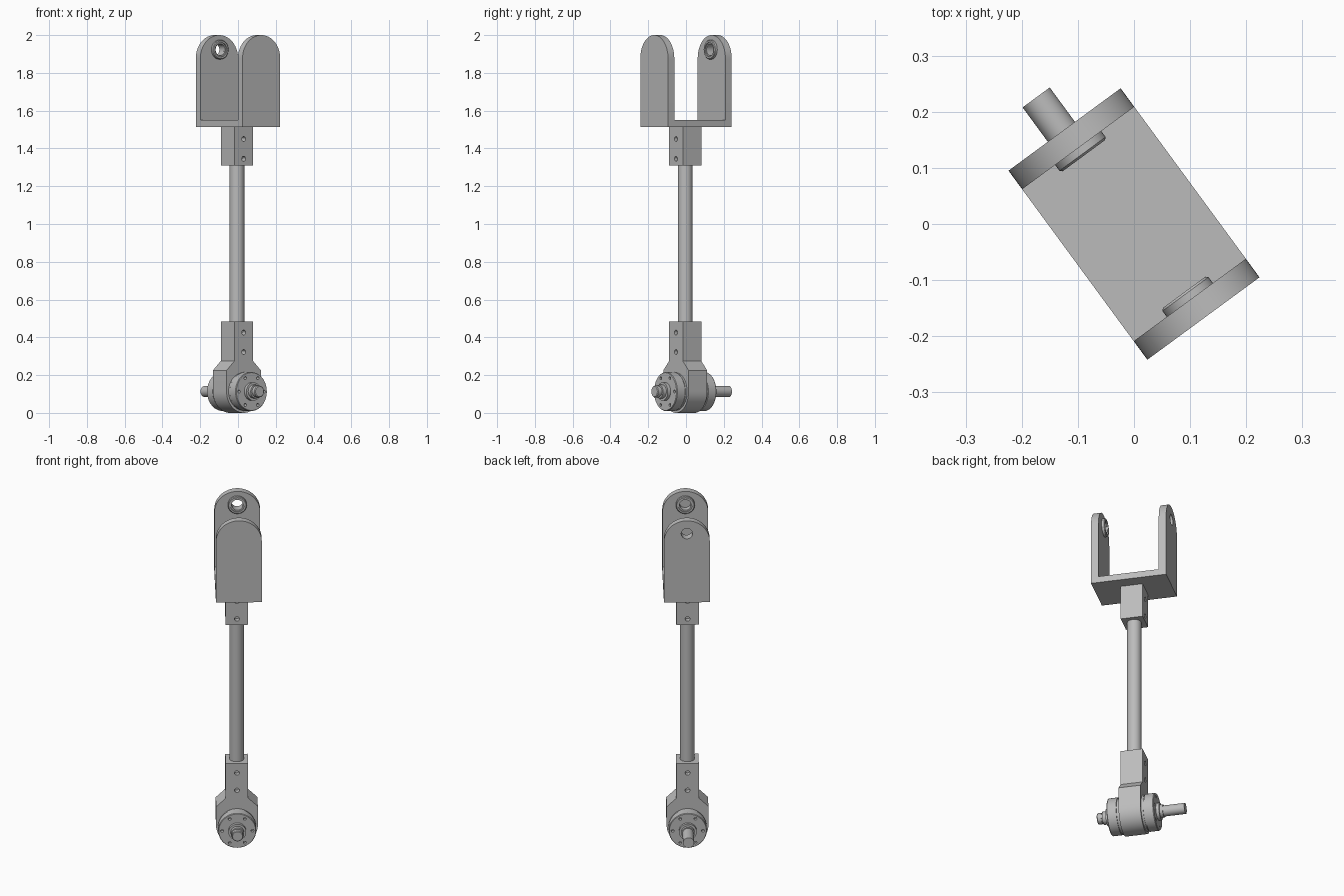
import bpy, bmesh, math
from mathutils import Matrix, Vector

cube = bpy.data.objects.get("Cube")
if cube:
    bpy.data.objects.remove(cube, do_unlink=True)

TURN = math.radians(36.3)   # the whole strut is yawed about z
AXIS_U = -0.007             # rod and joint axis offset across the fork
JOINT_Z = 0.113

metal = bpy.data.materials.new("grey_metal")
metal.use_nodes = True
metal.diffuse_color = (0.5, 0.5, 0.5, 1)
metal.node_tree.nodes["Principled BSDF"].inputs["Base Color"].default_value = (0.5, 0.5, 0.5, 1)


def add(name, bm):
    bmesh.ops.recalc_face_normals(bm, faces=bm.faces)
    mesh = bpy.data.meshes.new(name)
    bm.to_mesh(mesh)
    bm.free()
    mesh.materials.append(metal)
    obj = bpy.data.objects.new(name, mesh)
    bpy.context.collection.objects.link(obj)
    obj.rotation_euler.z = TURN
    return obj


def prism(name, outline, v0, v1):
    """Extrude an outline in the (u, z) plane from v0 to v1."""
    bm = bmesh.new()
    face = bm.faces.new([bm.verts.new((u, v0, z)) for u, z in outline])
    out = bmesh.ops.extrude_face_region(bm, geom=[face])
    moved = [g for g in out["geom"] if isinstance(g, bmesh.types.BMVert)]
    bmesh.ops.translate(bm, verts=moved, vec=(0, v1 - v0, 0))
    return add(name, bm)


def box(name, u, v, z0, z1, cu=0.0):
    return prism(name, [(cu - u, z0), (cu + u, z0), (cu + u, z1), (cu - u, z1)], -v, v)


def arc(cu, cz, r, a0, a1, n=32):
    angles = [math.radians(a0 + (a1 - a0) * i / n) for i in range(n + 1)]
    return [(cu + r * math.cos(a), cz + r * math.sin(a)) for a in angles]


def lathe(name, profile, cu, cz, closed=False, steps=48):
    """Spin (radius, v) points about the v axis through (cu, cz)."""
    bm = bmesh.new()
    verts = [bm.verts.new((cu + r, v, cz)) for r, v in profile]
    edges = [bm.edges.new(p) for p in zip(verts, verts[1:])]
    if closed:
        edges.append(bm.edges.new((verts[-1], verts[0])))
    bmesh.ops.spin(bm, geom=verts + edges, cent=(cu, 0, cz), axis=(0, 1, 0),
                   angle=math.tau, steps=steps)
    bmesh.ops.remove_doubles(bm, verts=bm.verts, dist=1e-5)
    return add(name, bm)


def drill(obj, holes):
    """Cut round holes, each (u, z, radius, v0, v1)."""
    bm = bmesh.new()
    for u, z, r, v0, v1 in holes:
        place = Matrix.Translation(Vector((u, (v0 + v1) / 2, z))) @ Matrix.Rotation(math.pi / 2, 4, "X")
        bmesh.ops.create_cone(bm, cap_ends=True, segments=24, radius1=r, radius2=r,
                              depth=abs(v1 - v0), matrix=place)
    cutter = add("hole_cutter", bm)
    cutter.hide_render = True
    mod = obj.modifiers.new("holes", "BOOLEAN")
    mod.object = cutter
    mod.solver = "EXACT"
    bpy.context.view_layer.update()
    mesh = bpy.data.meshes.new_from_object(obj.evaluated_get(bpy.context.evaluated_depsgraph_get()))
    obj.modifiers.clear()
    obj.data = mesh
    bpy.data.objects.remove(cutter, do_unlink=True)


# Fork: floor, two round-topped plates and their bushings
HALF_W, OUT, IN, HOLE_Z = 0.124, 0.209, 0.168, 1.923
parts = [box("fork_floor", HALF_W, IN, 1.513, 1.55)]
plate_outline = [(-HALF_W, 1.513), (HALF_W, 1.513)] + arc(0, 2 - HALF_W, HALF_W, 0, 180)
for side, word in ((-1, "front"), (1, "back")):
    plate = prism(word + "_fork_plate", plate_outline, side * IN, side * OUT)
    bore_end = OUT + 0.02 if side > 0 else IN + 0.025
    drill(plate, [(0, HOLE_Z, 0.031, side * 0.14, side * bore_end)])
    ring = [(0.031, IN), (0.051, IN), (0.051, 0.155), (0.047, 0.151),
            (0.038, 0.151), (0.038, 0.158), (0.031, 0.158)]
    parts += [plate, lathe(word + "_bushing", [(r, side * v) for r, v in ring], 0, HOLE_Z, True)]

# Square sockets with screw holes on both faces
HALF_B = 0.061


def screw_holes(heights):
    return [(AXIS_U, z, 0.013, s * 0.03, s * 0.08) for z in heights for s in (-1, 1)]


upper = box("upper_socket", HALF_B, HALF_B, 1.31, 1.513, AXIS_U)
drill(upper, screw_holes((1.345, 1.45)))

# Lower socket flares into a rounded knuckle
R = JOINT_Z
outline = [(AXIS_U + HALF_B, 0.275), (AXIS_U + HALF_B, 0.483),
           (AXIS_U - HALF_B, 0.483), (AXIS_U - HALF_B, 0.275), (AXIS_U - R, 0.225)]
outline += arc(AXIS_U, R, R, 180, 360) + [(AXIS_U + R, 0.225)]
lower = prism("lower_socket_knuckle", outline, -HALF_B, HALF_B)
drill(lower, screw_holes((0.322, 0.425)))
parts += [upper, lower]

# Rod
bm = bmesh.new()
bmesh.ops.create_cone(bm, cap_ends=True, segments=40, radius1=0.039, radius2=0.039, depth=0.85,
                      matrix=Matrix.Translation((AXIS_U, 0, 0.897)))
parts.append(add("rod", bm))

# Bearing drums with a thin seam and six bolt holes
for side, word in ((-1, "front"), (1, "back")):
    drum = lathe(word + "_bearing_drum", [(r, side * v) for r, v in (
        (0, 0.05), (0.1, 0.05), (0.1, 0.072), (0.097, 0.072), (0.097, 0.077),
        (0.103, 0.077), (0.103, 0.127), (0.1, 0.131), (0, 0.131))], AXIS_U, JOINT_Z)
    drill(drum, [(u, z, 0.008, side * 0.11, side * 0.14)
                 for u, z in arc(AXIS_U, JOINT_Z, 0.082, 0, 300, 5)])
    parts.append(drum)

# Stepped axle, long at the back and short at the front
parts.append(lathe("axle", [
    (0, -0.203), (0.027, -0.203), (0.031, -0.199), (0.031, -0.178), (0.027, -0.178),
    (0.027, -0.172), (0.036, -0.172), (0.036, -0.15), (0.048, -0.15), (0.048, -0.125),
    (0.048, 0.148), (0.036, 0.148), (0.036, 0.165), (0.03, 0.165), (0.03, 0.285), (0, 0.285)],
    AXIS_U, JOINT_Z))

# Smooth the round surfaces, keep the machined edges sharp
bpy.ops.object.select_all(action="DESELECT")
for obj in parts:
    obj.select_set(True)
bpy.context.view_layer.objects.active = parts[0]
bpy.ops.object.shade_smooth_by_angle(angle=math.radians(30))
